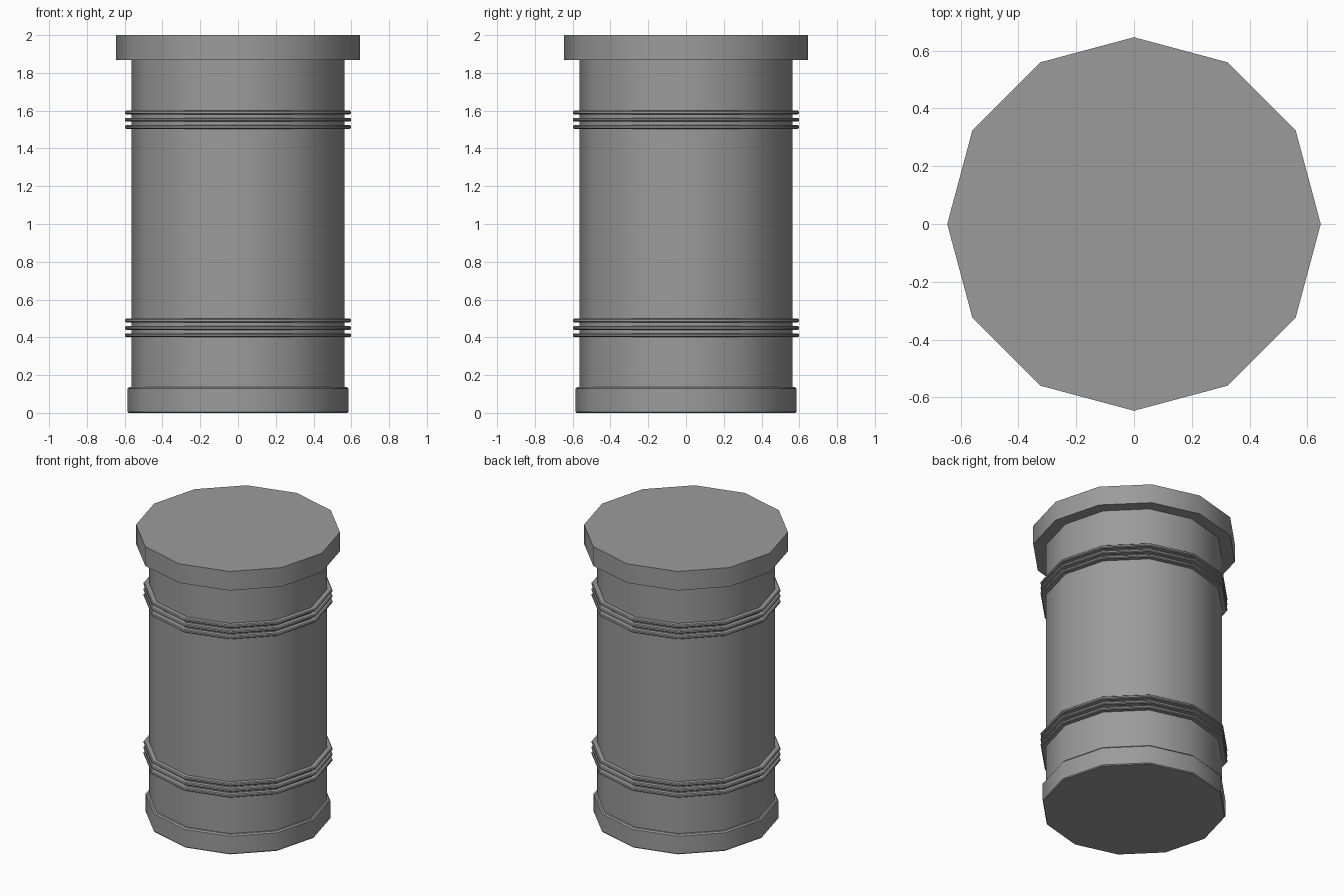
import bpy, bmesh, math

if "Cube" in bpy.data.objects:
    bpy.data.objects.remove(bpy.data.objects["Cube"])

SIDES = 12

# Dark grey for every part
grey = bpy.data.materials.new("dark_grey")
grey.diffuse_color = (0.33, 0.33, 0.33, 1.0)
grey.use_nodes = True
grey.node_tree.nodes["Principled BSDF"].inputs["Base Color"].default_value = grey.diffuse_color


def lathe(name, profile, closed=False):
    """Revolve (radius, z) points around z; cap the ends unless the profile is a loop."""
    bm = bmesh.new()
    rows = []
    for r, z in profile:
        rows.append([bm.verts.new((r * math.cos(2 * math.pi * i / SIDES),
                                   r * math.sin(2 * math.pi * i / SIDES), z))
                     for i in range(SIDES)])
    pairs = list(zip(rows, rows[1:]))
    if closed:
        pairs.append((rows[-1], rows[0]))
    else:
        bm.faces.new(rows[0][::-1])
        bm.faces.new(rows[-1])
    for a, b in pairs:
        for i in range(SIDES):
            j = (i + 1) % SIDES
            bm.faces.new((a[i], a[j], b[j], b[i]))
    bmesh.ops.recalc_face_normals(bm, faces=bm.faces)
    mesh = bpy.data.meshes.new(name)
    bm.to_mesh(mesh)
    bm.free()
    mesh.materials.append(grey)
    obj = bpy.data.objects.new(name, mesh)
    bpy.context.collection.objects.link(obj)
    bpy.ops.object.select_all(action='DESELECT')
    obj.select_set(True)
    bpy.context.view_layer.objects.active = obj
    bpy.ops.object.shade_smooth_by_angle(angle=math.radians(35))
    return obj


# Main drum
lathe("drum_body", [(0.565, 0.06), (0.565, 1.93)])

# Base collar with small chamfers
lathe("base_collar", [(0.58, 0.0), (0.585, 0.006), (0.585, 0.128), (0.577, 0.137)])

# Overhanging lid
lathe("lid", [(0.646, 1.867), (0.646, 2.0)])

# Two groups of three thin rings
for group, centre in (("lower", 0.45), ("upper", 1.552)):
    for k in (-1, 0, 1):
        z = centre + k * 0.039
        lathe(f"{group}_ring_{k + 2}",
              [(0.55, z - 0.010), (0.592, z - 0.010), (0.598, z - 0.005),
               (0.598, z + 0.005), (0.592, z + 0.010), (0.55, z + 0.010)],
              closed=True)
